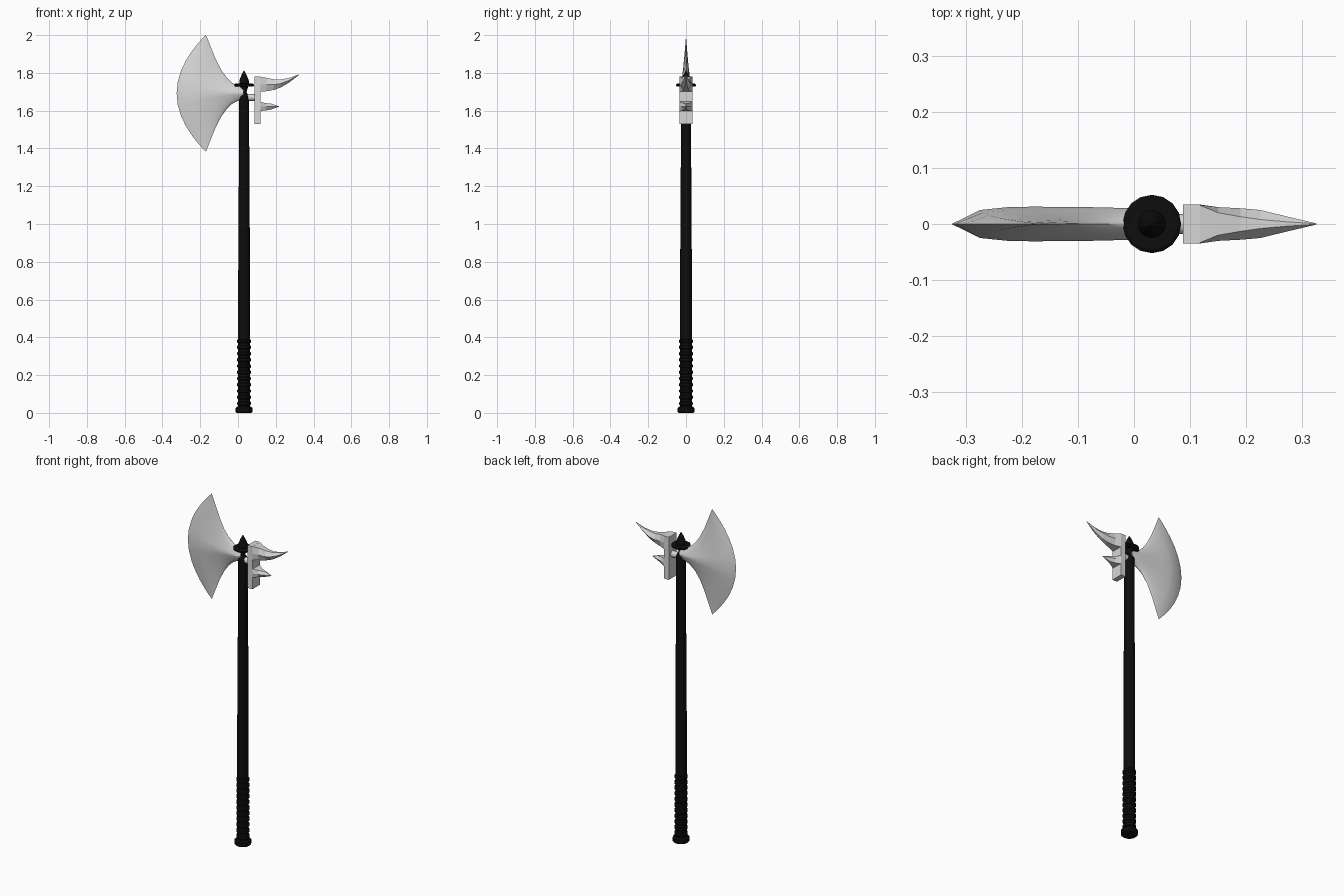
import bpy, bmesh, math

if "Cube" in bpy.data.objects:
    bpy.data.objects.remove(bpy.data.objects["Cube"])

CX = 0.032      # shaft axis
BZ = 1.692      # blade centre height


def material(name, rgb):
    m = bpy.data.materials.new(name)
    m.diffuse_color = (*rgb, 1)
    m.use_nodes = True
    m.node_tree.nodes["Principled BSDF"].inputs["Base Color"].default_value = m.diffuse_color
    return m


STEEL = material("pale_steel", (0.68, 0.68, 0.68))
BLACK = material("black_grip", (0.004, 0.004, 0.004))


def loft(name, rings, mat, smooth=None):
    """Skin a list of closed rings and cap both ends."""
    bm = bmesh.new()
    vs = [[bm.verts.new(p) for p in r] for r in rings]
    n = len(rings[0])
    for a, b in zip(vs, vs[1:]):
        for i in range(n):
            j = (i + 1) % n
            bm.faces.new((a[i], a[j], b[j], b[i]))
    bm.faces.new(vs[0])
    bm.faces.new(vs[-1])
    bmesh.ops.remove_doubles(bm, verts=bm.verts, dist=0.0002)
    # drop a collapsed cap left lying along a sharp edge
    bmesh.ops.delete(bm, geom=[f for f in bm.faces if f.calc_area() < 1e-9], context='FACES_ONLY')
    bmesh.ops.recalc_face_normals(bm, faces=bm.faces)
    me = bpy.data.meshes.new(name)
    bm.to_mesh(me)
    bm.free()
    me.materials.append(mat)
    ob = bpy.data.objects.new(name, me)
    bpy.context.collection.objects.link(ob)
    if smooth:
        bpy.ops.object.select_all(action='DESELECT')
        ob.select_set(True)
        bpy.context.view_layer.objects.active = ob
        bpy.ops.object.shade_smooth_by_angle(angle=math.radians(smooth))
    return ob


def lathe(name, profile, mat, sides=16):
    """Turn (radius, height) pairs around the shaft axis."""
    rings = [[(CX + r * math.cos(2 * math.pi * i / sides),
               r * math.sin(2 * math.pi * i / sides), z) for i in range(sides)]
             for r, z in profile]
    return loft(name, rings, mat, 30)


# Shaft, pommel and grip rings
lathe("shaft", [(0.031, 0.02), (0.031, 0.6), (0.030, 1.08), (0.028, 1.2), (0.027, 1.675),
                (0.012, 1.70)], BLACK)
lathe("pommel", [(0.040, 0), (0.045, 0.005), (0.045, 0.026), (0.036, 0.034)], BLACK)
for i in range(11):
    z = 0.05 + i * 0.033
    lathe("grip_ring", [(0.030, z - 0.012), (0.036, z - 0.006), (0.036, z + 0.006),
                        (0.030, z + 0.012)], BLACK)

# Pointed finial and its collar
lathe("finial", [(0.012, 1.69), (0.016, 1.71), (0.025, 1.735), (0.025, 1.76),
                 (0.013, 1.79), (0.001, 1.812)], BLACK)
lathe("collar", [(0.046, 1.727), (0.052, 1.731), (0.052, 1.739), (0.046, 1.743)], BLACK)

# Crescent blade: (end x, half height, forward bulge, half thickness, taper power)
stations = [(0.03, 0.034, 0.0, 0.024, 0.5), (0.0, 0.040, 0.002, 0.028, 0.5),
            (-0.03, 0.055, 0.008, 0.029, 0.5), (-0.06, 0.083, 0.018, 0.030, 0.6),
            (-0.09, 0.125, 0.035, 0.030, 0.7), (-0.12, 0.185, 0.055, 0.031, 0.8),
            (-0.145, 0.247, 0.080, 0.030, 0.9), (-0.167, 0.302, 0.107, 0.025, 1.0),
            (-0.170, 0.309, 0.155, 0.0, 1.0)]
N = 16
rings = []
for x, h, bulge, t, p in stations:
    def point(k, side):
        s = math.sin(math.pi / 2 * (2 * k / N - 1))
        return (x - bulge * (1 - s * s), side * t * (1 - abs(s)) ** p, BZ + h * s)
    rings.append([point(k, -1) for k in range(N + 1)] +
                 [point(k, 1) for k in range(N - 1, 0, -1)])
loft("axe_blade", rings, STEEL, 35)

# Connector through the shaft to the back plate
loft("connector", [[(x, 0.018 * math.cos(a * math.pi / 6), 1.67 + 0.018 * math.sin(a * math.pi / 6))
                    for a in range(12)] for x in (0.01, 0.095)], STEEL, 35)

# Back plate
loft("back_plate", [[(x, -0.035, 1.53), (x, 0.035, 1.53), (x, 0.035, 1.78), (x, -0.035, 1.78)]
                    for x in (0.087, 0.118)], STEEL)


def spike(name, sections):
    """Six-sided spike from (x, top z, bottom z, side half width, ridge half width)."""
    loft(name, [[(x, -w, top), (x, w, top), (x, m, (top + bot) / 2),
                 (x, w, bot), (x, -w, bot), (x, -m, (top + bot) / 2)]
                for x, top, bot, m, w in sections], STEEL)


# Large upturned spike and small lower spike
spike("upper_spike", [(0.116, 1.78, 1.70, 0.035, 0.034), (0.15, 1.774, 1.703, 0.030, 0.020),
                      (0.19, 1.766, 1.710, 0.028, 0.013), (0.225, 1.765, 1.722, 0.025, 0.008),
                      (0.27, 1.773, 1.748, 0.014, 0.004), (0.325, 1.793, 1.791, 0.001, 0.0005)])
spike("lower_spike", [(0.116, 1.648, 1.598, 0.035, 0.034), (0.145, 1.640, 1.601, 0.026, 0.016),
                      (0.175, 1.637, 1.606, 0.017, 0.005), (0.217, 1.623, 1.621, 0.001, 0.0005)])
